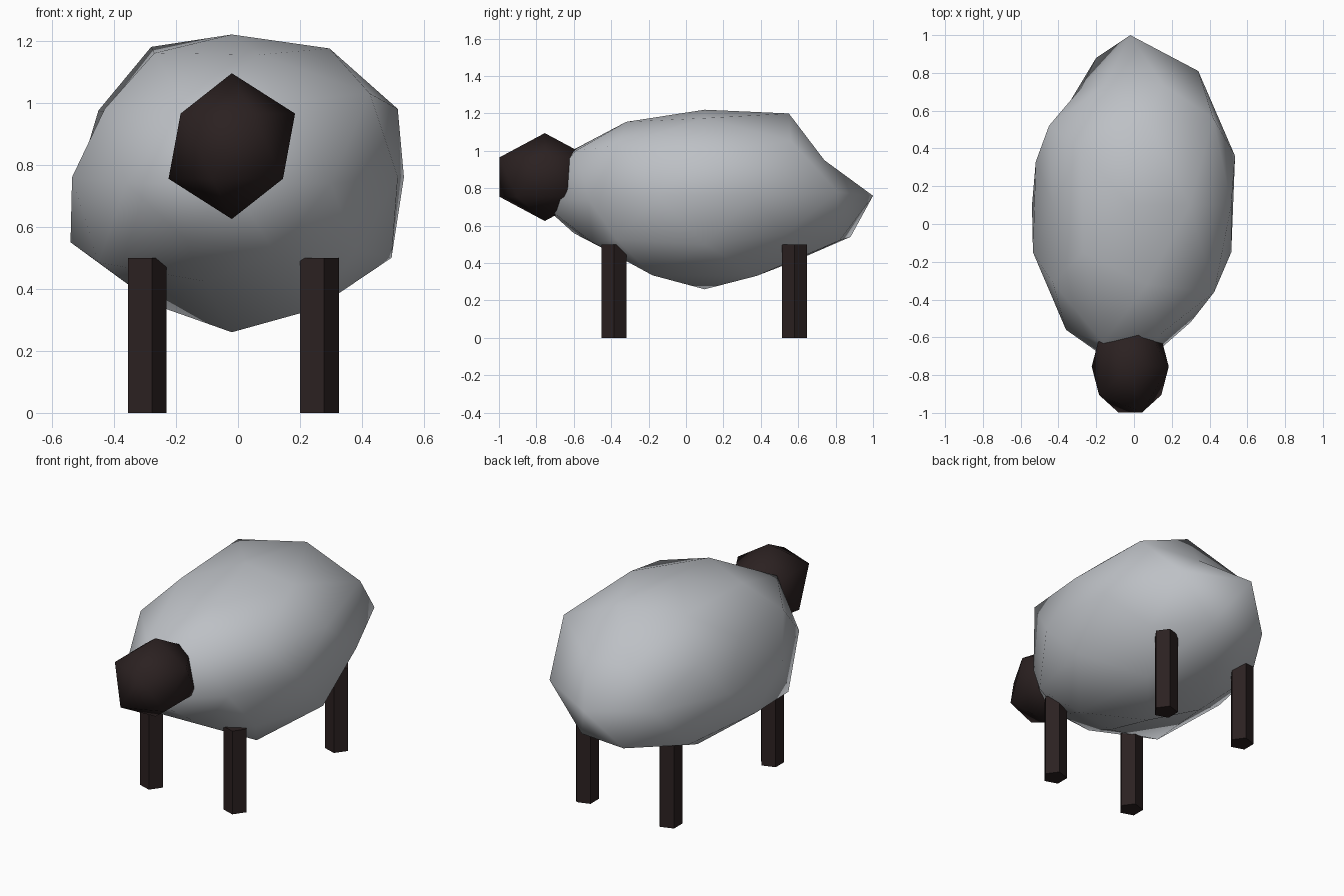
import bpy
import bmesh
from mathutils import Vector, Matrix

cube = bpy.data.objects.get("Cube")
if cube:
    bpy.data.objects.remove(cube, do_unlink=True)


def material(name, rgb):
    mat = bpy.data.materials.new(name)
    mat.use_nodes = True
    mat.diffuse_color = (*rgb, 1)
    mat.node_tree.nodes["Principled BSDF"].inputs["Base Color"].default_value = (*rgb, 1)
    return mat


def finish(bm, name, mat, smooth):
    mesh = bpy.data.meshes.new(name)
    for face in bm.faces:
        face.smooth = smooth
    bm.to_mesh(mesh)
    bm.free()
    mesh.materials.append(mat)
    obj = bpy.data.objects.new(name, mesh)
    bpy.context.collection.objects.link(obj)
    return obj


def ball(subdivisions, centre, radii):
    bm = bmesh.new()
    place = Matrix.Translation(centre) @ Matrix.Diagonal((*radii, 1))
    bmesh.ops.create_icosphere(bm, subdivisions=subdivisions, radius=1, matrix=place)
    return bm


wool = material("pale grey wool", (0.51, 0.53, 0.56))
hide = material("dark brown hide", (0.024, 0.015, 0.015))

# Woolly body: a low-poly ball with some points pulled into lumps
LUMPS = [
    (-.02, 1, .76), (.34, .81, .78), (-.28, .72, .72),           # rump
    (.15, .74, .95), (-.15, .74, .95), (-.2, .88, .54),
    (.12, .82, .52), (-.11, .58, .41),
    (.07, .55, 1.2), (.295, .1, 1.175), (-.28, .4, 1.18),        # back
    (-.27, -.15, 1.16), (.07, -.32, 1.155),
    (.535, .36, .76), (.515, -.15, .76), (.515, .1, .98),        # left flank
    (.42, .56, 1.055), (.425, -.36, 1.03),
    (.495, .1, .5), (.32, .53, .555), (.25, -.18, .335),
    (-.52, .33, .74), (-.535, -.15, .76), (-.54, .1, .55),       # right flank
    (-.45, .52, .975), (-.43, .1, .97), (-.43, -.31, .98),
    (-.45, -.33, .485), (-.26, .26, .345), (-.11, -.34, .425),
    (-.36, -.56, .74), (.3, -.52, .74), (.13, -.59, 1),          # chest
    (-.17, -.6, .56), (.12, -.5, .51),
]
body = ball(2, (-.02, .1, .74), (.55, .9, .48))
points = [(v, v.co.copy()) for v in body.verts]
for lump in map(Vector, LUMPS):
    nearest = min(points, key=lambda p: (p[1] - lump).length)
    nearest[0].co = lump
finish(body, "body", wool, True)

# Head
finish(ball(1, (-.02, -.755, .86), (.228, .285, .235)), "head", hide, True)

# Four five-sided legs
for end, y in (("front", -.385), ("back", .58)):
    for side, x in (("left", .256), ("right", -.299)):
        bm = bmesh.new()
        bmesh.ops.create_cone(bm, cap_ends=True, segments=5, radius1=.069,
                              radius2=.069, depth=.5)
        # Turn one corner toward +x
        corner = max(bm.verts, key=lambda v: v.co.x)
        turn = Vector((1, 0)).angle_signed(corner.co.xy)
        bm.transform(Matrix.Translation((x, y, .25)) @ Matrix.Rotation(turn, 4, "Z"))
        finish(bm, f"{end}_{side}_leg", hide, False)
